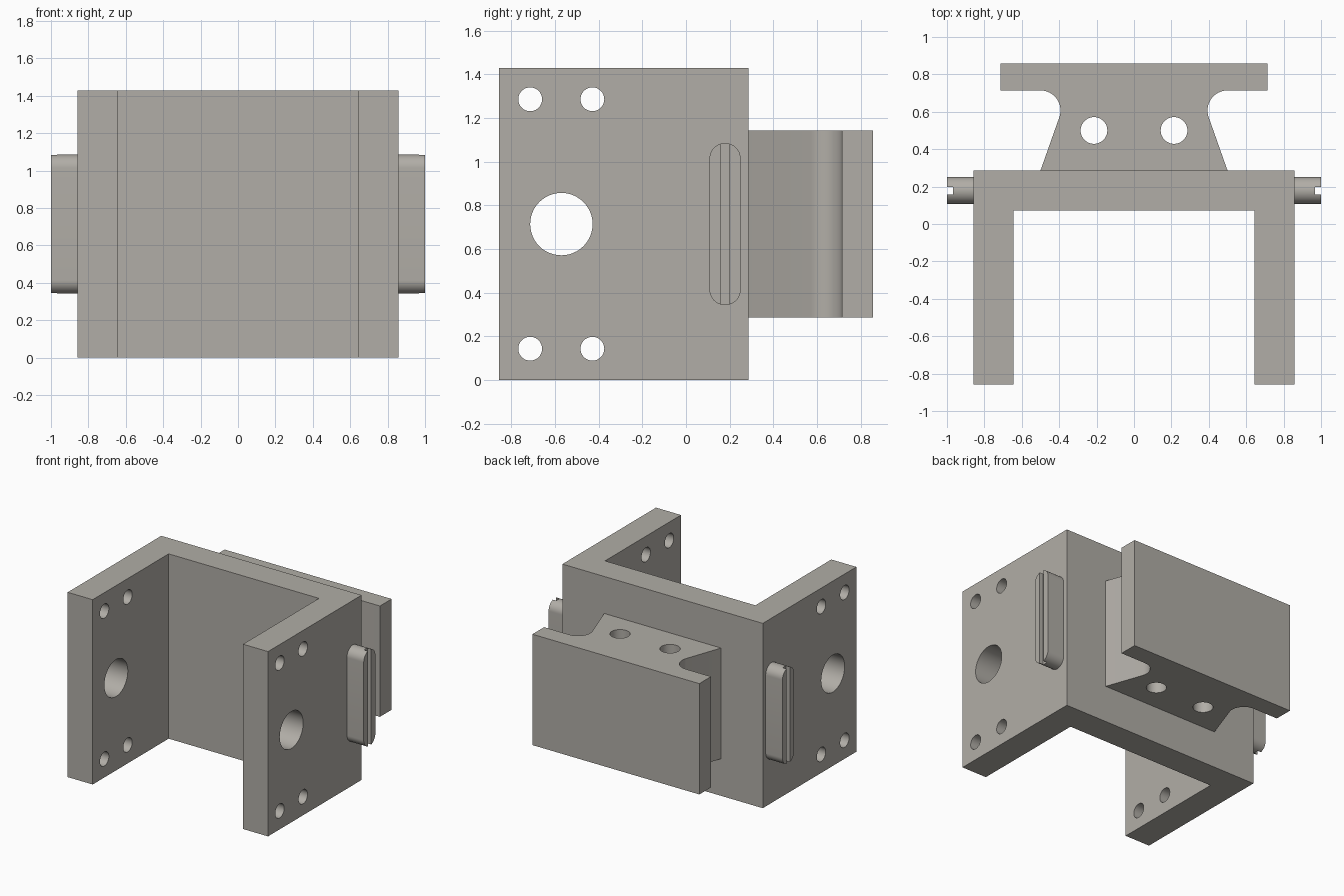
import bpy, bmesh, math
from mathutils import Matrix, Vector

if "Cube" in bpy.data.objects:
    bpy.data.objects.remove(bpy.data.objects["Cube"])

metal = bpy.data.materials.new("warm_grey_metal")
metal.diffuse_color = (0.44, 0.42, 0.385, 1)
metal.use_nodes = True
metal.node_tree.nodes["Principled BSDF"].inputs["Base Color"].default_value = metal.diffuse_color


def extrude(name, outline, depth, matrix=Matrix()):
    """Extrude a 2D outline along local z by depth, then place it."""
    bm = bmesh.new()
    face = bm.faces.new([bm.verts.new((x, y, 0)) for x, y in outline])
    top = bmesh.ops.extrude_face_region(bm, geom=[face])["geom"]
    bmesh.ops.translate(bm, vec=(0, 0, depth),
                        verts=[v for v in top if isinstance(v, bmesh.types.BMVert)])
    bm.transform(matrix)
    bmesh.ops.recalc_face_normals(bm, faces=bm.faces)
    mesh = bpy.data.meshes.new(name)
    bm.to_mesh(mesh)
    bm.free()
    mesh.materials.append(metal)
    obj = bpy.data.objects.new(name, mesh)
    bpy.context.collection.objects.link(obj)
    return obj


def arc(cx, cy, r, a0, a1, n):
    steps = [math.radians(a0 + (a1 - a0) * i / n) for i in range(n + 1)]
    return [(cx + r * math.cos(a), cy + r * math.sin(a)) for a in steps]


def circle(cx, cy, r, n=48):
    return arc(cx, cy, r, 0, 360, n)[:-1]


def cut(target, cutter):
    mod = target.modifiers.new("cut", 'BOOLEAN')
    mod.operation = 'DIFFERENCE'
    mod.solver = 'EXACT'
    mod.object = cutter
    bpy.context.view_layer.objects.active = target
    bpy.ops.object.modifier_apply(modifier=mod.name)
    bpy.data.objects.remove(cutter, do_unlink=True)


def smooth(obj):
    bpy.ops.object.select_all(action='DESELECT')
    obj.select_set(True)
    bpy.context.view_layer.objects.active = obj
    bpy.ops.object.shade_smooth_by_angle(angle=math.radians(30))


# local (x, y, z) -> world (y, z, x): for outlines drawn in the side plane
SIDE = Matrix(((0, 0, 1, 0), (1, 0, 0, 0), (0, 1, 0, 0), (0, 0, 0, 1)))

# U-shaped bracket
W, T, B = 0.857, 0.643, 0.286
bracket = extrude("bracket", [(-W, -W), (-T, -W), (-T, 0.071), (T, 0.071),
                              (T, -W), (W, -W), (W, B), (-W, B)], 1.429)
# Cross bores through both arms
bores = [(-0.571, 0.714, 0.143)] + [(y, z, 0.0545) for y in (-0.714, -0.429)
                                    for z in (0.143, 1.286)]
for y, z, r in bores:
    cut(bracket, extrude("bore_cutter", circle(y, z, r), 3,
                         Matrix.Translation((-1.5, 0, 0)) @ SIDE))
smooth(bracket)

# Rear mount: tapered neck, filleted undercut and wide plate
half = [(0.5, B)] + arc(0.5, 0.607, 0.107, 199.47, 90, 20) + [(0.714, 0.714), (0.714, W)]
mount = extrude("rear_mount", half + [(-x, y) for x, y in reversed(half)],
                0.857, Matrix.Translation((0, 0, 0.286)))
for x in (-0.214, 0.214):
    cut(mount, extrude("pin_cutter", circle(x, 0.5, 0.0714), 2,
                       Matrix.Translation((0, 0, -0.2))))
smooth(mount)

# Rounded side keys with a narrow groove down the outer face
R, KY = 0.0714, 0.179
key_outline = arc(KY, 1.014, R, 0, 180, 24) + arc(KY, 0.414, R, 180, 360, 24)
groove = [(KY - 0.02, 0.2), (KY + 0.02, 0.2), (KY + 0.02, 1.3), (KY - 0.02, 1.3)]
for side, name in ((-1, "left_key"), (1, "right_key")):
    start = W if side > 0 else -1.0
    key = extrude(name, key_outline, 0.143, Matrix.Translation((start, 0, 0)) @ SIDE)
    start = 0.968 if side > 0 else -1.068
    cut(key, extrude("groove_cutter", groove, 0.1, Matrix.Translation((start, 0, 0)) @ SIDE))
    smooth(key)
